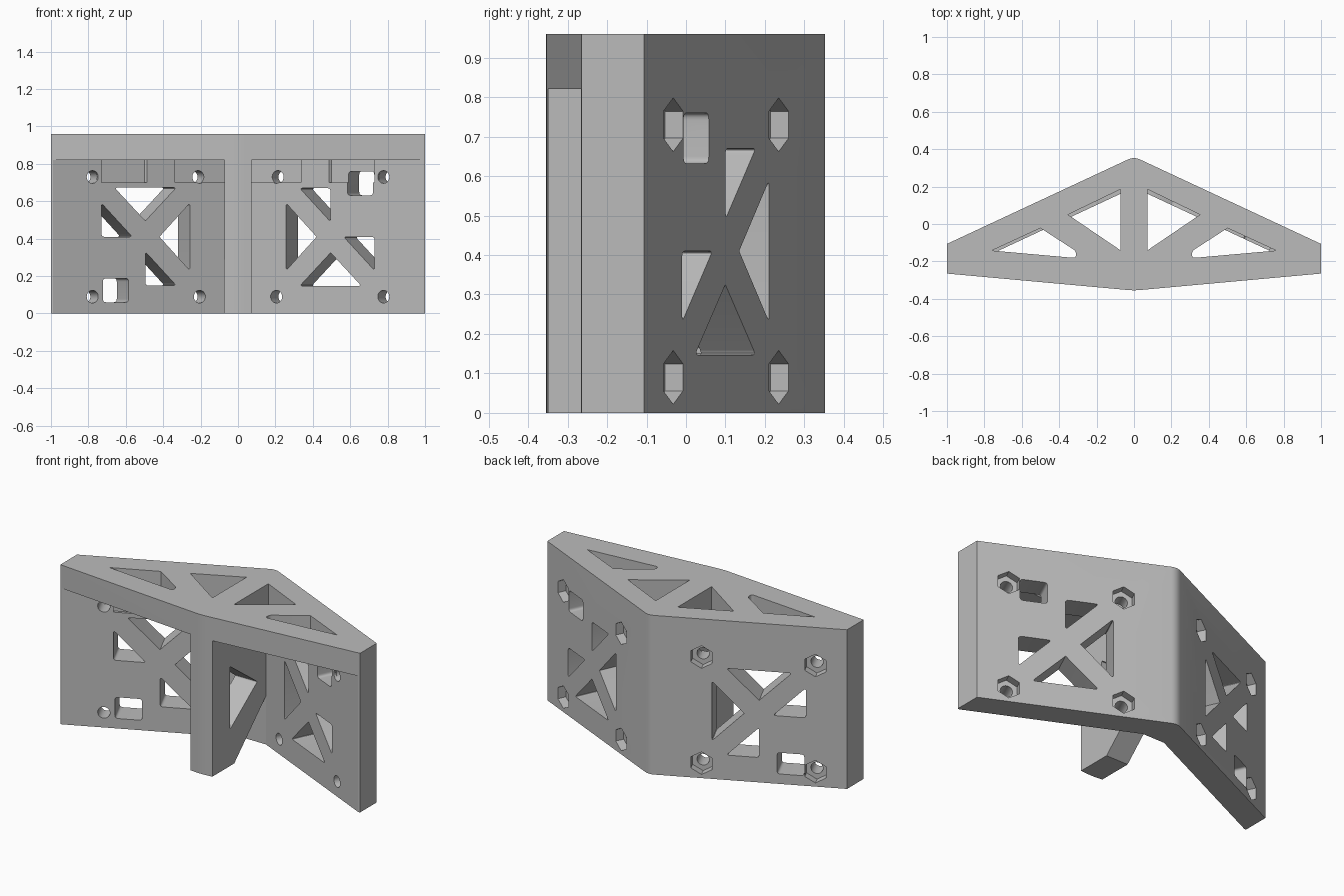
import bpy, bmesh, math
from mathutils import Matrix, Vector

if "Cube" in bpy.data.objects:
    bpy.data.objects.remove(bpy.data.objects["Cube"])

ANGLE = math.radians(25)
COS, SIN, TAN = math.cos(ANGLE), math.sin(ANGLE), math.tan(ANGLE)
TOP, PLATE = 0.96, 0.82          # overall height, underside of the top plate
OUTER, INNER = 0.36, 0.195       # where the wall faces meet the centre plane
RIB = 0.073                      # half width of the centre rib

grey = bpy.data.materials.new("plain grey")
grey.use_nodes = True
grey.diffuse_color = (0.5, 0.5, 0.5, 1)
grey.node_tree.nodes["Principled BSDF"].inputs["Base Color"].default_value = (0.5, 0.5, 0.5, 1)


def rounded(points, size, corners=None, steps=5):
    """Replace the chosen corners of an outline by short curves."""
    result = []
    for i, point in enumerate(points):
        here = Vector(point)
        if corners is not None and i not in corners:
            result.append(here)
            continue
        start = here + (Vector(points[i - 1]) - here).normalized() * size
        end = here + (Vector(points[(i + 1) % len(points)]) - here).normalized() * size
        for k in range(steps + 1):
            t = k / steps
            result.append(start.lerp(here, t).lerp(here.lerp(end, t), t))
    return result


def prism(name, points, low, high, matrix=Matrix()):
    """Closed solid made from a flat outline between two levels."""
    bm = bmesh.new()
    bottom = [bm.verts.new(matrix @ Vector((p[0], p[1], low))) for p in points]
    top = [bm.verts.new(matrix @ Vector((p[0], p[1], high))) for p in points]
    bm.faces.new(bottom[::-1])
    bm.faces.new(top)
    for i in range(len(points)):
        bm.faces.new((bottom[i - 1], bottom[i], top[i], top[i - 1]))
    bm.normal_update()
    bmesh.ops.recalc_face_normals(bm, faces=bm.faces[:])
    mesh = bpy.data.meshes.new(name)
    bm.to_mesh(mesh)
    bm.free()
    mesh.materials.append(grey)
    obj = bpy.data.objects.new(name, mesh)
    bpy.context.scene.collection.objects.link(obj)
    return obj


def cut(points, low, high, matrix=Matrix()):
    """Subtract a prism from the bracket."""
    cutter = prism("cutter", points, low, high, matrix)
    cutter.hide_render = True
    mod = bracket.modifiers.new("cut", 'BOOLEAN')
    mod.operation, mod.solver, mod.object = 'DIFFERENCE', 'EXACT', cutter
    bpy.context.view_layer.update()
    bpy.ops.object.modifier_apply(modifier=mod.name)
    mesh = cutter.data
    bpy.data.objects.remove(cutter)
    bpy.data.meshes.remove(mesh)


def ring(x, y, radius, sides, turn=0.0):
    return [(x + radius * math.cos(turn + math.tau * i / sides),
             y + radius * math.sin(turn + math.tau * i / sides)) for i in range(sides)]


# Solid block with the plan outline
back = OUTER - TAN
plan = [(-1, -0.265), (0, -0.356), (1, -0.265), (1, back), (0, OUTER), (-1, back)]
bracket = prism("angled_bracket", rounded(plan, 0.035, [1, 4]), 0, TOP)
bpy.context.view_layer.objects.active = bracket
bracket.select_set(True)

# Pockets under the plate and lightening holes through it
wall_y = INNER - RIB * TAN
for side in (1, -1):
    mirror = Matrix.Diagonal((side, 1, 1, 1))
    cut([(RIB, -0.6), (1.1, -0.6), (1.1, INNER - 1.1 * TAN), (RIB, wall_y)],
        -0.2, PLATE, mirror)
    cut([(RIB, 0.185), (RIB, -0.14), (0.353, 0.05)], 0.7, 1.1, mirror)
    web_hole = [(0.5, -0.022), (0.76, -0.142), (0.31, -0.182), (0.31, -0.145)]
    cut(rounded(web_hole, 0.018, [2, 3]), 0.7, 1.1, mirror)

# Centre rib: sloping underside and triangular window
across = Matrix(((0, 0, 1, 0), (1, 0, 0, 0), (0, 1, 0, 0), (0, 0, 0, 1)))
cut([(-0.14, -0.2), (-0.14, 0.0), (wall_y, 0.29), (wall_y, -0.2)],
    -RIB - 0.001, RIB + 0.001, across)
cut(rounded([(-0.18, 0.6), (-0.18, 0.22), (0.08, 0.41)], 0.012), -0.2, 0.2, across)

# Wall panels: the second one is the first turned half way round
panel = Matrix(((COS, 0, -SIN, 0), (-SIN, 0, -COS, INNER), (0, 1, 0, 0), (0, 0, 0, 1)))
half_turn = (Matrix.Translation((0, 0, PLATE / 2)) @ Matrix.Rotation(math.pi, 4, 'Y')
             @ Matrix.Translation((0, 0, -PLATE / 2)))
# Each window has an outline and the corners to round
windows = [
    ([(0.33, 0.67), (0.495, 0.67), (0.495, 0.49)], None),
    ([(0.257, 0.59), (0.257, 0.23), (0.42, 0.41)], (0, 1)),
    ([(0.33, 0.147), (0.66, 0.147), (0.495, 0.325)], (0, 1)),
    ([(0.73, 0.41), (0.565, 0.41), (0.73, 0.23)], None),
    ([(0.585, 0.632), (0.722, 0.632), (0.722, 0.76), (0.585, 0.76)], None),
]
depth = (OUTER - INNER) * COS
for frame in (panel, half_turn @ panel):
    for shape, corners in windows:
        outline = [(x / COS, z) for x, z in shape]
        cut(rounded(outline, 0.018, corners), -0.3, 0.04, frame)
    # Bolt holes with hexagonal nut recesses on the back
    for x in (0.205, 0.778):
        for z in (0.09, 0.73):
            cut(ring(x / COS, z, 0.034, 32), -0.3, 0.04, frame)
            cut(ring(x / COS, z, 0.068, 6, math.pi / 2), -0.3, 0.05 - depth, frame)

bpy.ops.object.shade_smooth_by_angle(angle=math.radians(30))
